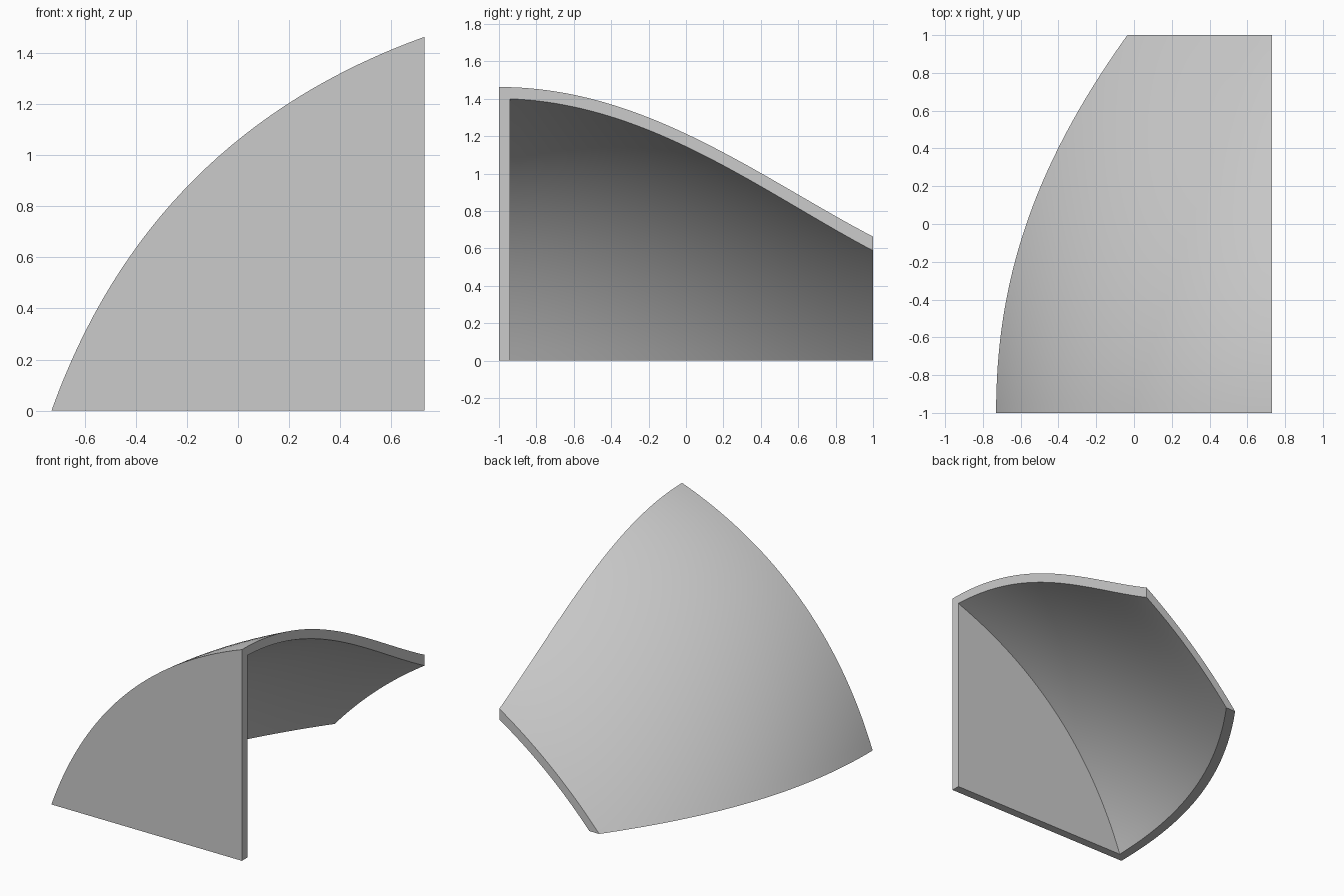
import bpy
import bmesh
from math import radians

cube = bpy.data.objects.get("Cube")
if cube:
    bpy.data.objects.remove(cube, do_unlink=True)

SIDE = 0.73       # flat open side, at +x
PANEL = 0.06      # front panel thickness
ROWS, COLS = 40, 32


def section(y, inner):
    """Bowed line across the shell at depth y, from the open side to the floor."""
    v = (y + 1) / 2
    width = 1.46 - 0.52 * v**2 - 0.305 * v**3 + 0.13 * v**4
    height = 1.463 - 1.04 * v**2 - 0.08 * v**3 + 0.32 * v**4
    if inner:
        width -= 0.064 + 0.012 * v
        height -= 0.062 + 0.013 * v
    bow = 0.118 - 0.083 * v
    points = []
    for i in range(COLS + 1):
        t = i / COLS
        lift = 4 * bow * t * (1 - t)
        across = width * t + height * lift
        up = height * (1 - t) + width * lift
        points.append((SIDE - across, y, up))
    return points


def skin(bm, start, inner):
    """Grid of vertices from the front to the back, bridged with quads."""
    rows = []
    for j in range(ROWS + 1):
        y = start + (1 - start) * j / ROWS
        rows.append([bm.verts.new(p) for p in section(y, inner)])
    for a, b in zip(rows, rows[1:]):
        for i in range(COLS):
            bm.faces.new((a[i], a[i + 1], b[i + 1], b[i]))
    return rows


bm = bmesh.new()

# Outer and inner skins of the curved shell
outer = skin(bm, -1, False)
inner = skin(bm, -1 + PANEL, True)

# Front panel, outside and inside faces
front_corner = bm.verts.new((SIDE, -1, 0))
back_corner = bm.verts.new((SIDE, -1 + PANEL, 0))
bm.faces.new(outer[0] + [front_corner])
bm.faces.new(inner[0] + [back_corner])

# Rims: open side, floor and back edge
for col in (0, -1):
    edge = [row[col] for row in outer] + [row[col] for row in reversed(inner)]
    bm.faces.new(edge + [back_corner, front_corner])
for i in range(COLS):
    bm.faces.new((outer[-1][i], outer[-1][i + 1], inner[-1][i + 1], inner[-1][i]))

bmesh.ops.recalc_face_normals(bm, faces=bm.faces)
mesh = bpy.data.meshes.new("curved_shell")
bm.to_mesh(mesh)
bm.free()

# Plain grey finish
grey = bpy.data.materials.new("light_grey")
grey.use_nodes = True
colour = (0.6, 0.6, 0.6, 1)
grey.diffuse_color = colour
grey.node_tree.nodes["Principled BSDF"].inputs["Base Color"].default_value = colour
mesh.materials.append(grey)

shell = bpy.data.objects.new("curved_shell", mesh)
bpy.context.collection.objects.link(shell)
bpy.ops.object.select_all(action="DESELECT")
shell.select_set(True)
bpy.context.view_layer.objects.active = shell
bpy.ops.object.shade_smooth_by_angle(angle=radians(30))
